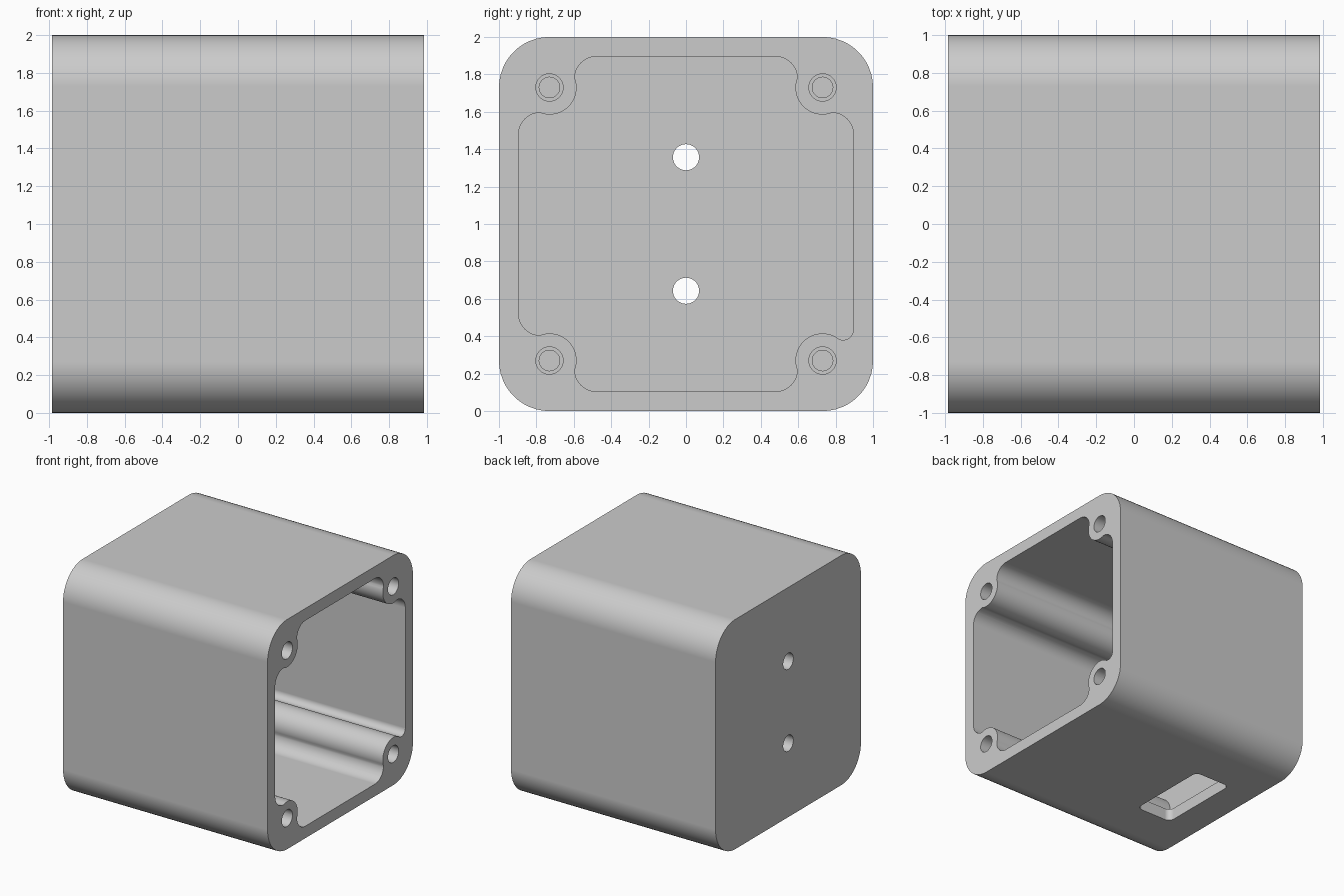
import bpy, bmesh
from math import cos, sin, radians
from mathutils import Vector

if "Cube" in bpy.data.objects:
    bpy.data.objects.remove(bpy.data.objects["Cube"], do_unlink=True)

grey = bpy.data.materials.new("plain grey")
grey.use_nodes = True
colour = (0.6, 0.6, 0.6, 1)
grey.diffuse_color = colour
grey.node_tree.nodes["Principled BSDF"].inputs["Base Color"].default_value = colour

HALF_X, MID_Z, WALL = 0.985, 1.0, 0.105
BOSS = 0.73                      # screw boss offset from the centre line


def arc(cu, cv, r, start, end, n=12):
    """Points along a circular arc, angles in degrees."""
    angles = [radians(start + (end - start) * i / n) for i in range(n + 1)]
    return [(cu + r * cos(a), cv + r * sin(a)) for a in angles]


def rounded_rect(hu, hv, r):
    pts = []
    for i, (su, sv) in enumerate([(1, 1), (-1, 1), (-1, -1), (1, -1)]):
        pts += arc(su * (hu - r), sv * (hv - r), r, i * 90, i * 90 + 90)
    return pts


def prism(name, profile, start, end, along_x=True):
    """Extrude a profile along x (profile in y, z) or along z (profile in x, y)."""
    place = (lambda u, v: (start, u, v + MID_Z)) if along_x else (lambda u, v: (u, v, start))
    shift = Vector((end - start, 0, 0)) if along_x else Vector((0, 0, end - start))
    bm = bmesh.new()
    face = bm.faces.new([bm.verts.new(place(u, v)) for u, v in profile])
    new = bmesh.ops.extrude_face_region(bm, geom=[face], use_keep_orig=True)["geom"]
    bmesh.ops.translate(bm, vec=shift, verts=[g for g in new if isinstance(g, bmesh.types.BMVert)])
    bmesh.ops.remove_doubles(bm, verts=bm.verts, dist=0.0005)
    bmesh.ops.recalc_face_normals(bm, faces=bm.faces)
    mesh = bpy.data.meshes.new(name)
    bm.to_mesh(mesh)
    bm.free()
    mesh.materials.append(grey)
    ob = bpy.data.objects.new(name, mesh)
    bpy.context.collection.objects.link(ob)
    return ob


def cut(body, cutter):
    cutter.hide_render = True
    mod = body.modifiers.new(cutter.name, 'BOOLEAN')
    mod.operation, mod.solver, mod.object = 'DIFFERENCE', 'EXACT', cutter
    bpy.context.view_layer.objects.active = body
    bpy.ops.object.modifier_apply(modifier=mod.name)
    bpy.data.objects.remove(cutter, do_unlink=True)


# Cavity outline: each corner wraps around a round screw boss
first = arc(0.48, 0.78, 0.115, 90, 0)
usual = first + arc(BOSS, BOSS, 0.145, 160, 290, 20)[1:-1] + arc(0.78, 0.48, 0.115, 90, 0)
relieved = first + arc(BOSS, BOSS, 0.145, 160, 304, 20)[1:-1] + arc(0.84, 0.565, 0.055, 118, 0)
outline = []
for su, sv, pts in [(1, 1, usual), (1, -1, relieved), (-1, -1, usual), (-1, 1, usual)]:
    corner = [(su * u, sv * v) for u, v in pts]
    outline += corner if su * sv > 0 else corner[::-1]

# Housing shell, open on one end
housing = prism("housing", rounded_rect(1, 1, 0.27), -HALF_X, HALF_X)
cut(housing, prism("cavity", outline, -HALF_X + WALL, HALF_X + 0.1))

# Stepped blind screw holes in the bosses
for su in (-1, 1):
    for sv in (-1, 1):
        for r, depth in ((0.073, 0.35), (0.055, 0.7)):
            circle = arc(su * BOSS, sv * BOSS, r, 0, 360, 32)[:-1]
            cut(housing, prism("screw_hole", circle, HALF_X - depth, HALF_X + 0.1))

# Two mounting holes through the end wall
for v in (-0.357, 0.357):
    cut(housing, prism("mounting_hole", arc(0, v, 0.07, 0, 360, 32)[:-1], -HALF_X - 0.1, -HALF_X + 0.2))

# Cable slot through the floor
slot = [(u - 0.53, v) for u, v in rounded_rect(0.175, 0.38, 0.05)]
cut(housing, prism("cable_slot", slot, -0.1, 0.2, along_x=False))

# Smooth curves, crisp edges
bpy.ops.object.select_all(action='DESELECT')
housing.select_set(True)
bpy.context.view_layer.objects.active = housing
bpy.ops.object.shade_smooth_by_angle(angle=radians(30))
weighted = housing.modifiers.new("even_shading", 'WEIGHTED_NORMAL')
weighted.keep_sharp = True
